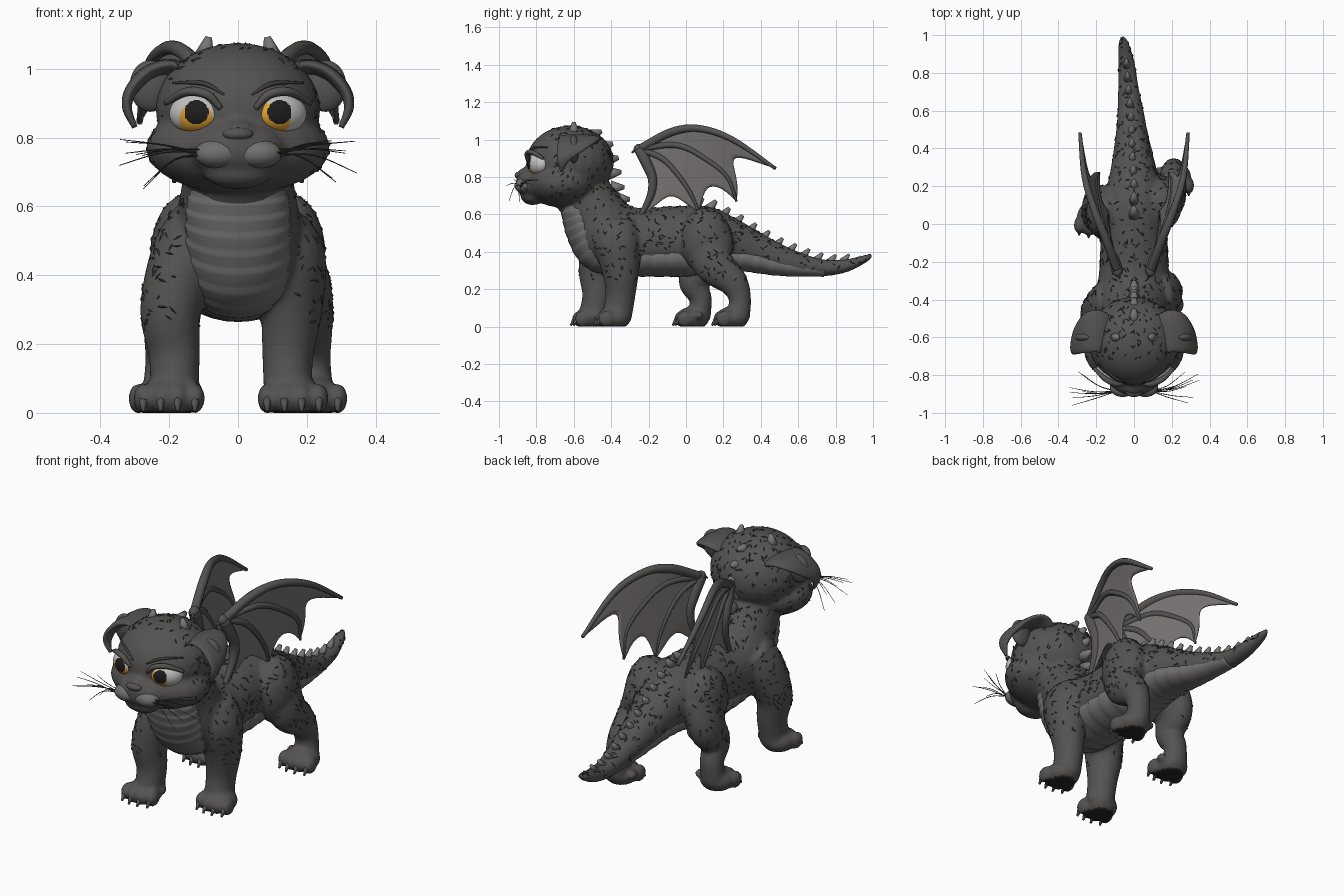
import bpy, bmesh, math, random
from mathutils import Vector, Matrix

random.seed(4)
if "Cube" in bpy.data.objects:
    bpy.data.objects.remove(bpy.data.objects["Cube"])
X, Y, Z = Vector((1, 0, 0)), Vector((0, 1, 0)), Vector((0, 0, 1))


def material(name, r, g, b):
    m = bpy.data.materials.new(name)
    m.use_nodes = True
    m.diffuse_color = (r, g, b, 1)
    m.node_tree.nodes["Principled BSDF"].inputs["Base Color"].default_value = (r, g, b, 1)
    return m


HIDE = material("charcoal hide", .09, .087, .084)
BELLY = material("belly grey", .165, .16, .155)
MEMBRANE = material("wing membrane grey", .19, .175, .17)
SPINE = material("spine grey", .19, .185, .18)
DARK = material("dark scale", .05, .049, .048)
SOLE = material("sole black", .02, .019, .019)
WHITE = material("eye white", .54, .54, .54)
AMBER = material("amber iris", .78, .36, .03)
PUPIL = material("pupil black", .012, .012, .012)


def make(name, bm, *mats, smooth=True):
    bmesh.ops.recalc_face_normals(bm, faces=bm.faces)
    me = bpy.data.meshes.new(name)
    bm.to_mesh(me)
    bm.free()
    for m in mats:
        me.materials.append(m)
    for p in me.polygons:
        p.use_smooth = smooth
    o = bpy.data.objects.new(name, me)
    bpy.context.collection.objects.link(o)
    return o


def spline(pts, n):
    """Catmull-Rom samples through points of any dimension."""
    p = [Vector(q) for q in pts]
    p = [p[0] * 2 - p[1]] + p + [p[-1] * 2 - p[-2]]
    out = []
    for k in range(n + 1):
        u = k / n * (len(pts) - 1)
        i = min(int(u), len(pts) - 2)
        t = u - i
        a, b, c, d = p[i:i + 4]
        out.append((b * 2 + (c - a) * t + (a * 2 - b * 5 + c * 4 - d) * t**2
                    + (b * 3 - a - c * 3 + d) * t**3) * .5)
    return out


def tube(bm, pts, ref, n=32, sides=20, ridge=None):
    """Loft of ellipses; each point is x, y, z, radius along ref, radius across."""
    rows = spline(pts, n)
    cs = [Vector(r[:3]) for r in rows]
    rings = []
    for i, r in enumerate(rows):
        t = (cs[min(i + 1, n)] - cs[max(i - 1, 0)]).normalized()
        a = (ref - t * ref.dot(t)).normalized()
        b = t.cross(a)
        k = ridge(i) if ridge else 1
        rings.append([bm.verts.new(cs[i] + (a * math.cos(w) * r[3] + b * math.sin(w) * r[4]) * k)
                      for w in (j * math.tau / sides for j in range(sides))])
    for r, q in zip(rings, rings[1:]):
        for j in range(sides):
            bm.faces.new((r[j], r[j - 1], q[j - 1], q[j]))
    bm.faces.new(rings[0])
    bm.faces.new(rings[-1])


def ball(bm, c, r, turn=0, u=24, v=16):
    m = Matrix.Translation(c) @ Matrix.Rotation(turn, 4, "Z") @ Matrix.Diagonal((*r, 1))
    bmesh.ops.create_uvsphere(bm, u_segments=u, v_segments=v, radius=1, matrix=m)


def cone(bm, base, tip, r, sides=8):
    base, tip = Vector(base), Vector(tip)
    d = tip - base
    m = Matrix.Translation((base + tip) / 2) @ d.to_track_quat("Z", "Y").to_matrix().to_4x4()
    bmesh.ops.create_cone(bm, cap_ends=True, segments=sides, radius1=r, radius2=r * .3,
                          depth=d.length, matrix=m)


# Body: neck, torso and tail as one loft, then head and legs, fused by remeshing
TRUNK = [(0, -.59, .76, .15, .15), (0, -.49, .62, .17, .16), (0, -.4, .48, .2, .195),
         (0, -.25, .455, .185, .18), (0, -.05, .46, .175, .185), (0, .1, .47, .17, .175),
         (0, .22, .45, .14, .14), (-.01, .38, .4, .1, .1), (-.015, .55, .345, .075, .072),
         (-.03, .72, .315, .055, .047), (-.04, .85, .325, .045, .035),
         (-.055, .95, .36, .03, .022), (-.06, .995, .38, .012, .01)]
body, claws = bmesh.new(), bmesh.new()
tube(body, TRUNK, X, 80, 28)
ball(body, (0, -.46, .5), (.16, .14, .2))
ball(body, (0, -.62, .88), (.24, .235, .195))
ball(body, (0, -.66, .77), (.268, .2, .133))
ball(body, (0, -.81, .765), (.14, .1, .088))
ball(body, (0, -.82, .7), (.1, .065, .05))
ball(body, (0, -.84, .8), (.065, .07, .055))


def paw(x, y):
    ball(body, (x, y, .045), (.088, .09, .062))
    ball(body, (x * .6, y + .03, .06), (.022, .03, .022))
    for i in range(4):
        off = i - 1.5
        tx, ty = x + off * .05, y - .062 + abs(off) * .014
        ball(body, (tx, ty, .042), (.029, .045, .044))
        cone(claws, (tx, ty - .025, .045), (tx, ty - .052, .006), .016)


# Left front leg stands back and close in, right one forward; hind legs are staggered too
for s, fx, fy, hy in ((1, .145, -.35, .245), (-1, .185, -.475, .035)):
    tube(body, [(s * .12, -.38, .55, .08, .12), (s * .155, -.37 + (fy + .35) * .5, .45, .1, .125),
                (s * (fx + .01), fy, .3, .09, .1), (s * fx, fy, .17, .075, .08),
                (s * fx, fy - .02, .05, .07, .08)], X)
    paw(s * (fx + .015), fy - .035)
    hip = .1 + (hy - .14) * .25
    ball(body, (s * .15, hip - .02, .46), (.105, .14, .175))
    tube(body, [(s * .15, hip, .46, .1, .13), (s * .195, hip + .02, .34, .08, .11),
                (s * .205, hy + .005, .24, .07, .08), (s * .21, hy + .043, .15, .06, .06),
                (s * .215, hy + .035, .05, .065, .062)], X)
    paw(s * .215, hy)
body = make("body", body, HIDE, SOLE)
bpy.context.view_layer.objects.active = body
mod = body.modifiers.new("fuse", "REMESH")
mod.mode, mod.voxel_size = "VOXEL", .011
bpy.ops.object.modifier_apply(modifier=mod.name)
mod = body.modifiers.new("soften", "SMOOTH")
mod.factor, mod.iterations = .5, 5
bpy.ops.object.modifier_apply(modifier=mod.name)
for v in body.data.vertices:
    v.co.z = max(v.co.z, 0)
for p in body.data.polygons:
    p.use_smooth = True
    p.material_index = int(p.center.z < .006 and p.normal.z < -.7)
make("claws", claws, HIDE)

# Scattered raised scales over the hide
bm = bmesh.new()
polys = list(body.data.polygons)
made = 0
while made < 800:
    p = random.choice(polys)
    c, n = p.center, p.normal
    if c.y < -.72 or c.z < .25 or (n.z < -.3 and abs(c.x) < .17) or (n.y < -.4 and abs(c.x) < .17):
        continue
    along = n.cross(Vector((random.gauss(0, 1), random.gauss(0, 1), random.gauss(0, 1)))).normalized()
    side = n.cross(along) * random.uniform(.002, .004)
    along *= random.uniform(.008, .018)
    q = [bm.verts.new(c + d) for d in (along, side, -along, -side, n * .005)]
    for i in range(4):
        bm.faces.new((q[i], q[(i + 1) % 4], q[4]))
    made += 1
make("hide_scales", bm, DARK, smooth=False)

# Ridged plates down the chest, belly and underside of the tail
bm = bmesh.new()
tube(bm, [(0, -.6, .71, .12, .08), (0, -.575, .61, .145, .09), (0, -.535, .51, .15, .105),
          (0, -.465, .42, .15, .122), (0, -.36, .38, .15, .11), (0, -.2, .37, .165, .1),
          (0, 0, .37, .16, .1), (0, .15, .38, .13, .085), (0, .3, .365, .112, .068),
          (-.01, .5, .325, .076, .052), (-.03, .74, .3, .045, .033)],
     X, 150, 28, lambda i: 1.04 - .035 * (i % 6) / 5)
make("belly_plates", bm, BELLY)

# Spines along the neck, back and tail, with two small horns
bm = bmesh.new()
for k, (y, z) in enumerate([(-.5, 1.02), (-.44, .96), (-.41, .89), (-.395, .82), (-.38, .745),
                            (-.35, .685)]):
    cone(bm, (0, y - .02, z), (0, y + .05, z + .025 - k * .006), .036)
rows = spline(TRUNK, 300)
for k in range(12):
    y = .06 + k * .072
    r = min(rows, key=lambda q: abs(q[1] - y))
    h = .056 - k * .0016
    cone(bm, (r[0], y - .015, r[2] + r[4] - .014), (r[0], y + h * .55, r[2] + r[4] + h * .7), h * .58)
for s in (-1, 1):
    cone(bm, (s * .1, -.6, 1.03), (s * .085, -.6, 1.093), .032)
make("spines_and_horns", bm, SPINE)

# Muzzle pads and nose
bm = bmesh.new()
for s in (-1, 1):
    ball(bm, (s * .06, -.866, .753), (.068, .05, .042))
make("muzzle_pads", bm, BELLY)
bm = bmesh.new()
ball(bm, (0, -.888, .81), (.045, .028, .02))
make("nose", bm, HIDE)

for s, side in ((1, "left"), (-1, "right")):
    # Eye: iris and pupil are face regions of the eyeball
    bm = bmesh.new()
    ball(bm, (s * .125, -.79, .87), (.08, .052, .058), s * .5, 96, 64)
    eye = make(side + "_eye", bm, WHITE, AMBER, PUPIL)
    gaze = .1125 * s - .0095
    for p in eye.data.polygons:
        c = p.center
        if c.y < -.79:
            iris = math.hypot(c.x - gaze, c.z - .854) < .048
            pupil = math.hypot(c.x - s * .121, c.z - .874) < .035
            p.material_index = 2 if pupil else int(iris)
    # Upper lid and brow
    bm = bmesh.new()
    tube(bm, [(s * .05, -.845, .885, .009, .01), (s * .09, -.848, .925, .013, .015),
              (s * .15, -.822, .933, .013, .015), (s * .21, -.765, .9, .008, .009)], Z, 20, 10)
    make(side + "_eyelid", bm, HIDE)
    bm = bmesh.new()
    tube(bm, [(s * .04, -.842, .925, .003, .004), (s * .1, -.815, .957, .007, .007),
              (s * .19, -.74, .96, .003, .003)], Z, 16, 10)
    make(side + "_brow", bm, DARK)
    # Folded ear: a drooping flap over a hanging inner fold
    bm = bmesh.new()
    tube(bm, [(s * .13, -.57, .98, .09, .025), (s * .2, -.57, 1.005, .115, .024),
              (s * .265, -.6, .985, .09, .022), (s * .312, -.64, .935, .055, .018),
              (s * .322, -.66, .885, .03, .014), (s * .3, -.665, .83, .008, .008)], Y, 32, 20)
    ball(bm, (s * .255, -.6, .95), (.06, .03, .075))
    make(side + "_ear", bm, HIDE)
    # Whiskers
    bm = bmesh.new()
    for k in range(8):
        dy, dz = random.uniform(-.1, .13), random.uniform(-.12, .03)
        reach = random.uniform(.18, .26)
        tube(bm, [(s * .09, -.885, .765 - k * .004, .002, .002),
                  (s * (.09 + reach * .5), -.895 + dy * .4, .77 + dz * .3, .002, .002),
                  (s * (.09 + reach), -.885 + dy, .765 + dz, .001, .001)], Z, 8, 4)
    make(side + "_whiskers", bm, DARK)

    # Wing: four bones fan from the wrist, scalloped membrane between them
    def place(y, z):
        out = y + .24
        return Vector((s * (.09 + .16 * out + .5 * out * (z - .62)), y, z))
    wrist = (-.25, .95)
    bones = [[wrist, (-.08, 1.04), (.07, 1.06), (.25, 1), (.48, .845)],
             [wrist, (-.05, .97), (.1, .9), (.22, .8), (.27, .67)],
             [wrist, (-.13, .9), (-.05, .82), (.02, .72), (.07, .61)],
             [wrist, (-.21, .87), (-.18, .79), (-.19, .7), (-.25, .58)]]
    fans = [spline([place(*q) for q in b], 40) for b in bones]
    bm = bmesh.new()
    for b, fat in zip(bones, (.023, .016, .016, .03)):
        tube(bm, [(*place(*q), fat * w, fat * w) for q, w in zip(b, (1, 1, .85, .7, .4))], X, 28, 10)
    ball(bm, place(*wrist), (.025, .03, .028))
    cone(bm, place(-.25, .96), place(-.29, .93), .014)
    make(side + "_wing_bones", bm, HIDE)
    bm = bmesh.new()
    for f, g in zip(fans, fans[1:]):
        grid = []
        for i in range(13):
            w = i / 12
            cut = 1 - .22 * math.sin(math.pi * w)
            line = []
            for k in range(1, 21):
                j = k * 2 * cut
                a = int(min(j, 39))
                line.append(bm.verts.new(f[a].lerp(f[a + 1], j - a).lerp(g[a].lerp(g[a + 1], j - a), w)))
            grid.append(line)
        for a, b in zip(grid, grid[1:]):
            for k in range(19):
                bm.faces.new((a[k], a[k + 1], b[k + 1], b[k]))
    wing = make(side + "_wing_membrane", bm, MEMBRANE)
    wing.modifiers.new("thickness", "SOLIDIFY").thickness = .006
